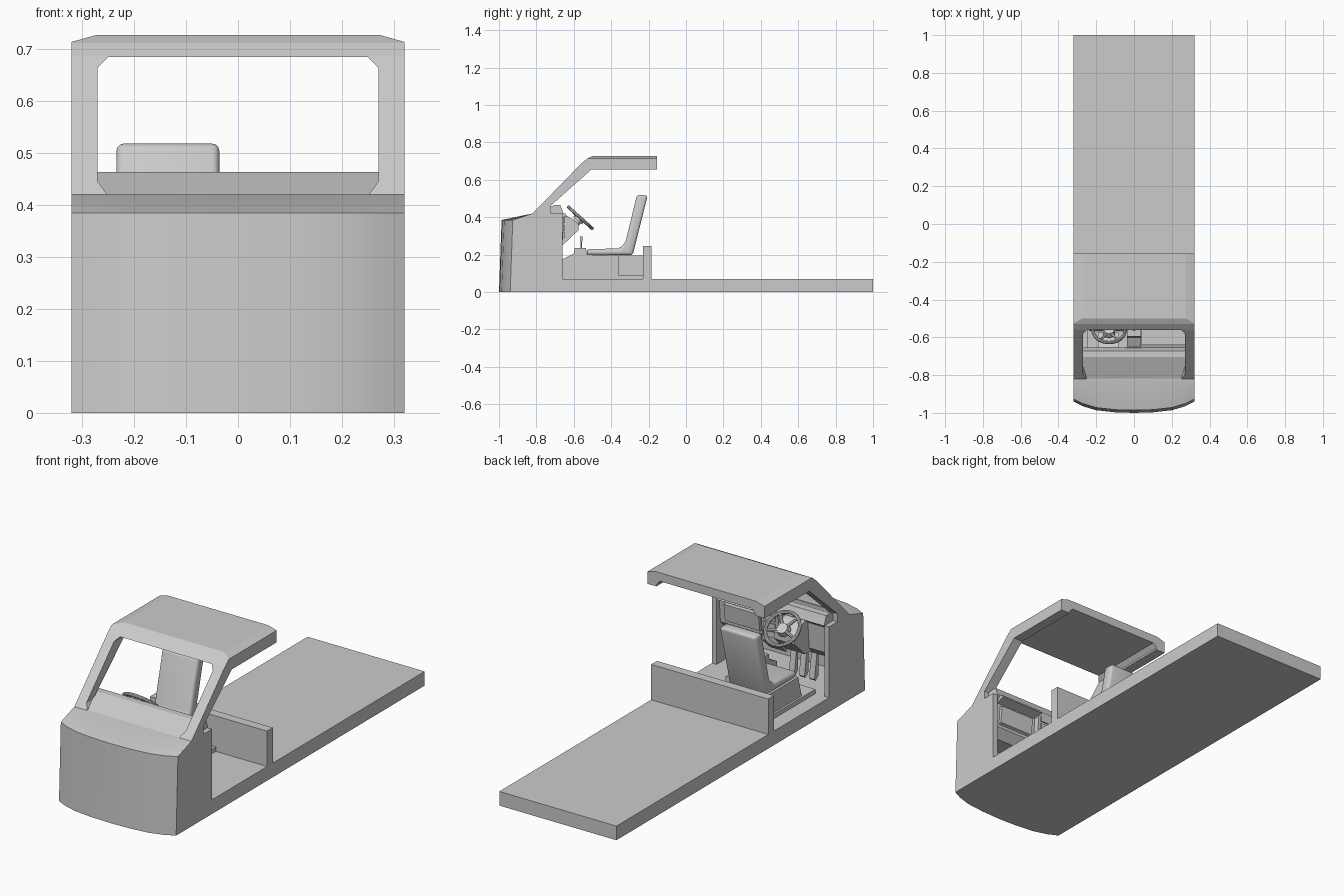
import bpy, bmesh, math
from mathutils import Matrix, Vector

cube = bpy.data.objects.get("Cube")
if cube:
    bpy.data.objects.remove(cube, do_unlink=True)

grey = bpy.data.materials.new("light_grey")
grey.use_nodes = True
COLOUR = (0.6, 0.6, 0.6, 1)
grey.diffuse_color = COLOUR
grey.node_tree.nodes["Principled BSDF"].inputs["Base Color"].default_value = COLOUR


def finish(name, bm, smooth=False):
    bmesh.ops.recalc_face_normals(bm, faces=bm.faces)
    mesh = bpy.data.meshes.new(name)
    bm.to_mesh(mesh)
    bm.free()
    mesh.materials.append(grey)
    ob = bpy.data.objects.new(name, mesh)
    bpy.context.collection.objects.link(ob)
    if smooth:
        activate(ob)
        bpy.ops.object.shade_smooth_by_angle(angle=math.radians(35))
    return ob


def activate(ob):
    bpy.ops.object.select_all(action='DESELECT')
    ob.select_set(True)
    bpy.context.view_layer.objects.active = ob


def loft(name, rings, smooth=False):
    bm = bmesh.new()
    loops = [[bm.verts.new(p) for p in ring] for ring in rings]
    n = len(loops[0])
    for a, b in zip(loops, loops[1:]):
        for i in range(n):
            j = (i + 1) % n
            bm.faces.new((a[i], a[j], b[j], b[i]))
    bm.faces.new(loops[0])
    bm.faces.new(loops[-1])
    return finish(name, bm, smooth)


def side_prism(name, pts, x0, x1):
    """Extrude a (y, z) profile across the width."""
    return loft(name, [[(x, y, z) for y, z in pts] for x in (x0, x1)])


def front_prism(name, pts, y0, y1):
    """Extrude an (x, z) profile along the length."""
    return loft(name, [[(x, y, z) for x, z in pts] for y in (y0, y1)])


def box(name, x0, x1, y0, y1, z0, z1):
    return side_prism(name, [(y0, z0), (y1, z0), (y1, z1), (y0, z1)], x0, x1)


def rod(name, a, b, r, r2=None, sides=16):
    a, b = Vector(a), Vector(b)
    bm = bmesh.new()
    turn = (b - a).to_track_quat('Z', 'Y').to_matrix().to_4x4()
    bmesh.ops.create_cone(bm, cap_ends=True, segments=sides, radius1=r,
                          radius2=r if r2 is None else r2, depth=(b - a).length,
                          matrix=Matrix.Translation((a + b) / 2) @ turn)
    return finish(name, bm, True)


def boolean(ob, cutter, operation):
    mod = ob.modifiers.new("cut", 'BOOLEAN')
    mod.object, mod.operation, mod.solver = cutter, operation, 'EXACT'
    activate(ob)
    bpy.ops.object.modifier_apply(modifier=mod.name)
    bpy.data.objects.remove(cutter, do_unlink=True)


def bevel(ob, width, segments):
    mod = ob.modifiers.new("bevel", 'BEVEL')
    mod.width, mod.segments, mod.limit_method = width, segments, 'ANGLE'
    activate(ob)
    bpy.ops.object.modifier_apply(modifier=mod.name)
    bpy.ops.object.shade_smooth_by_angle(angle=math.radians(35))


W = 0.32

# Flat bed and low wall behind the seat
box("flat_bed", -W, W, -0.67, 1, 0, 0.07)
box("bulkhead", -W, W, -0.23, -0.185, 0.06, 0.245)

# Bowed nose: plan outline lofted up to a sloping cowl
half = [(W, -0.94), (0.27, -0.965), (0.2, -0.986), (0.1, -0.997)]
front = half + [(0, -1)] + [(-x, y) for x, y in reversed(half)]
rear = [(-W, -0.66), (W, -0.66)]
rings = [[(x, y, 0) for x, y in front + rear],
         [(x, y + 0.014, 0.385) for x, y in front] + [(x, y, 0.385) for x, y in rear],
         [(x, -0.82, 0.42) for x, y in front] + [(x, y, 0.42) for x, y in rear]]
nose = loft("nose_shell", rings, True)
cavity = side_prism("nose_cavity", [(-0.92, 0.07), (-0.92, 0.37), (-0.82, 0.395),
                                    (-0.81, 0.5), (-0.6, 0.5), (-0.6, 0.07)], -0.295, 0.295)
boolean(nose, cavity, 'DIFFERENCE')

# Windscreen pillars and roof in one piece, opened from front to back
cab = side_prism("cab_frame", [(-0.825, 0.415), (-0.56, 0.687), (-0.53, 0.712), (-0.5, 0.727),
                               (-0.155, 0.727), (-0.155, 0.655), (-0.505, 0.655),
                               (-0.725, 0.46), (-0.725, 0.415)], -W, W)
outline = front_prism("cab_outline", [(-W, 0.3), (W, 0.3), (W, 0.714), (0.27, 0.728),
                                      (-0.27, 0.728), (-W, 0.714)], -1.2, 0.2)
boolean(cab, outline, 'INTERSECT')
opening = front_prism("cab_opening", [(-0.25, 0.4), (0.25, 0.4), (0.25, 0.418), (0.27, 0.445),
                                      (0.27, 0.664), (0.25, 0.685), (-0.25, 0.685),
                                      (-0.27, 0.664), (-0.27, 0.445), (-0.25, 0.418)], -1.2, 0.2)
boolean(cab, opening, 'DIFFERENCE')

# Dashboard with ledge, side panel and centre stack
side_prism("dashboard", [(-0.825, 0.415), (-0.705, 0.464), (-0.672, 0.464), (-0.655, 0.42),
                         (-0.68, 0.4), (-0.69, 0.27), (-0.73, 0.23), (-0.825, 0.23)],
           -0.296, 0.296)
side_prism("dash_ledge", [(-0.7, 0.42), (-0.645, 0.42), (-0.635, 0.405), (-0.7, 0.385)],
           0.04, 0.28)
side_prism("glove_box", [(-0.7, 0.38), (-0.665, 0.375), (-0.675, 0.29), (-0.7, 0.28)], 0.07, 0.26)
side_prism("centre_stack", [(-0.72, 0.43), (-0.65, 0.42), (-0.66, 0.26), (-0.72, 0.2)],
           -0.045, 0.045)
for i in range(3):
    z = 0.29 + 0.04 * i
    box(f"stack_panel_{i + 1}", -0.032, 0.032, -0.68, -0.648, z, z + 0.028)
side_prism("column_binnacle", [(-0.71, 0.43), (-0.64, 0.41), (-0.6, 0.385), (-0.575, 0.365),
                               (-0.575, 0.33), (-0.66, 0.25), (-0.71, 0.25)], -0.19, -0.08)

# Steering wheel on its tilted column
SEAT_X = -0.132
place = Matrix.Translation((SEAT_X, -0.565, 0.397)) @ Matrix.Rotation(math.radians(-42), 4, 'X')
bm = bmesh.new()
grid, major, minor = [], 32, 10
for i in range(major):
    a = math.tau * i / major
    ring = []
    for j in range(minor):
        b = math.tau * j / minor
        r = 0.084 + 0.009 * math.cos(b)
        ring.append(bm.verts.new(place @ Vector((r * math.cos(a), r * math.sin(a),
                                                 0.009 * math.sin(b)))))
    grid.append(ring)
for i in range(major):
    for j in range(minor):
        k, m = (i + 1) % major, (j + 1) % minor
        bm.faces.new((grid[i][j], grid[k][j], grid[k][m], grid[i][m]))
finish("steering_rim", bm, True)
rod("steering_hub", place @ Vector((0, 0, -0.02)), place @ Vector((0, 0, 0.006)), 0.032, 0.026, 20)
rod("steering_column", place @ Vector((0, 0, -0.1)), place @ Vector((0, 0, -0.01)), 0.022)
for i, angle in enumerate((20, 160, 235, 305)):
    a = math.radians(angle)
    tip = Vector((0.083 * math.cos(a), 0.083 * math.sin(a), 0))
    rod(f"steering_spoke_{i + 1}", place @ Vector((0, 0, -0.006)), place @ tip, 0.009, 0.007, 8)

# Driver seat on its plinth
box("seat_base_plate", -0.245, 0.04, -0.66, -0.23, 0.06, 0.092)
side_prism("seat_plinth", [(-0.57, 0.08), (-0.23, 0.08), (-0.23, 0.195), (-0.54, 0.195)],
           -0.235, -0.035)
seat = side_prism("seat", [(-0.53, 0.197), (-0.285, 0.197), (-0.205, 0.516), (-0.262, 0.519),
                           (-0.325, 0.262), (-0.36, 0.232), (-0.53, 0.23)], -0.234, -0.036)
bevel(seat, 0.014, 3)

# Centre console with gear lever
side_prism("gear_console", [(-0.66, 0.08), (-0.36, 0.08), (-0.36, 0.195), (-0.53, 0.2),
                            (-0.535, 0.235), (-0.595, 0.235), (-0.6, 0.205), (-0.66, 0.175)],
           -0.036, 0.036)
rod("gear_lever", (0, -0.56, 0.22), (0, -0.56, 0.285), 0.004, sides=10)
rod("gear_knob", (0, -0.56, 0.272), (0, -0.56, 0.296), 0.008, 0.006, 12)

# Pedals
for i, x in enumerate((-0.19, -0.135, -0.08)):
    side_prism(f"pedal_{i + 1}", [(-0.74, 0.12), (-0.72, 0.1), (-0.71, 0.11), (-0.73, 0.24),
                                  (-0.74, 0.24)], x - 0.015, x + 0.015)
